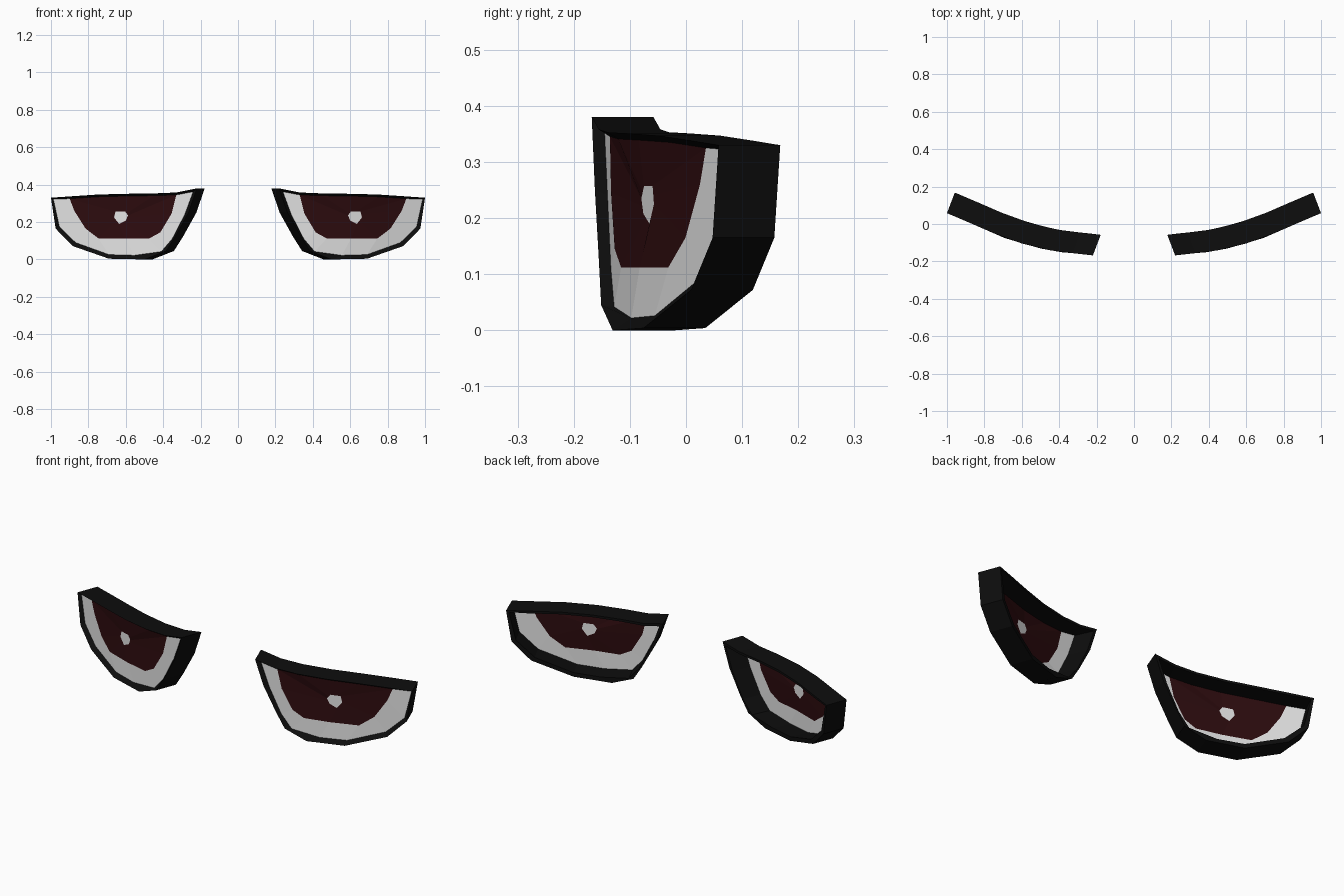
import bpy, bmesh

if "Cube" in bpy.data.objects:
    bpy.data.objects.remove(bpy.data.objects["Cube"])

# Flat colours
def material(name, rgb):
    m = bpy.data.materials.new(name)
    m.diffuse_color = (*rgb, 1)
    m.use_nodes = True
    m.node_tree.nodes["Principled BSDF"].inputs["Base Color"].default_value = m.diffuse_color
    return m

black = material("black", (0.004, 0.004, 0.004))
white = material("white", (0.78, 0.78, 0.78))
red = material("dark_red", (0.026, 0.0035, 0.0045))

# Curved sweep of the eye front: depth as a function of x
CURVE = [(0.22, -0.168), (0.30, -0.158), (0.40, -0.15), (0.53, -0.125),
         (0.68, -0.08), (0.84, -0.01), (1.0, 0.058)]

def depth(x):
    for (x0, y0), (x1, y1) in zip(CURVE, CURVE[1:]):
        if x <= x1:
            break
    return y0 + (y1 - y0) * (x - x0) / (x1 - x0)

def wrap(points, dx=0.0, dy=0.0):
    return [(x + dx, depth(x) + dy, z) for x, z in points]

def build(name, mat, rings, closed=True, loop=False, cap=False, outward=False):
    """Bridge rings of equal length; optionally join last to first or cap."""
    bm = bmesh.new()
    vs = [[bm.verts.new(p) for p in r] for r in rings]
    n = len(rings[0])
    pairs = list(zip(vs, vs[1:])) + ([(vs[-1], vs[0])] if loop else [])
    for a, b in pairs:
        for i in range(n if closed else n - 1):
            j = (i + 1) % n
            bm.faces.new((a[i], a[j], b[j], b[i]))
    if cap:
        bm.faces.new(vs[-1])
    if outward:
        bmesh.ops.recalc_face_normals(bm, faces=bm.faces)
    me = bpy.data.meshes.new(name)
    bm.to_mesh(me)
    bm.free()
    me.materials.append(mat)
    ob = bpy.data.objects.new(name, me)
    bpy.context.collection.objects.link(ob)
    mod = ob.modifiers.new("mirror", 'MIRROR')     # second eye
    mod.use_mirror_merge = False
    return ob

# Outlines (x, z), running from the inner top corner down and round
outer_u = [(.22, .38), (.265, .25), (.337, .12), (.385, .045), (.5, 0),
           (.69, .004), (.885, .072), (.975, .165), (1.0, .33)]
outer_top = [(.9, .337), (.75, .347), (.6, .351), (.45, .353), (.33, .358)]
inner_u = [(.24, .362), (.285, .24), (.352, .11), (.41, .042), (.555, .022),
           (.69, .026), (.868, .09), (.955, .175), (.987, .322)]
inner_top = [(.9, .325), (.75, .335), (.6, .339), (.45, .341), (.33, .345)]
iris_u = [inner_top[-1], (.355, .245), (.415, .145), (.475, .112), (.605, .112),
          (.745, .112), (.815, .165), (.875, .26), inner_top[0]]
iris_loop = iris_u + inner_top[1:4]
pupil_hex = [(.588, .235), (.6, .208), (.636, .19), (.663, .225),
             (.655, .257), (.604, .257)]
pupil_loop = []
for i, p in enumerate(pupil_hex):
    q = pupil_hex[(i + 1) % 6]
    pupil_loop += [p, ((p[0] + q[0]) / 2, (p[1] + q[1]) / 2)]

# Black rim: a deep ring, open at the back
outer, inner = outer_u + outer_top, inner_u + inner_top
BX, BY, SINK = -0.042, 0.11, 0.02
build("eye_rim", black,
      [wrap(outer), wrap(inner, 0, SINK), wrap(inner, BX, BY), wrap(outer, BX, BY)],
      loop=True, outward=True)

# Recessed eye surface: white band, iris, pupil
build("eye_white", white, [wrap(inner_u, 0, SINK), wrap(iris_u, 0, SINK)], closed=False)
build("iris", red, [wrap(iris_loop, 0, SINK), wrap(pupil_loop, 0, SINK + .008)])
build("pupil", white, [wrap(pupil_loop, 0, SINK + .008)], cap=True)
